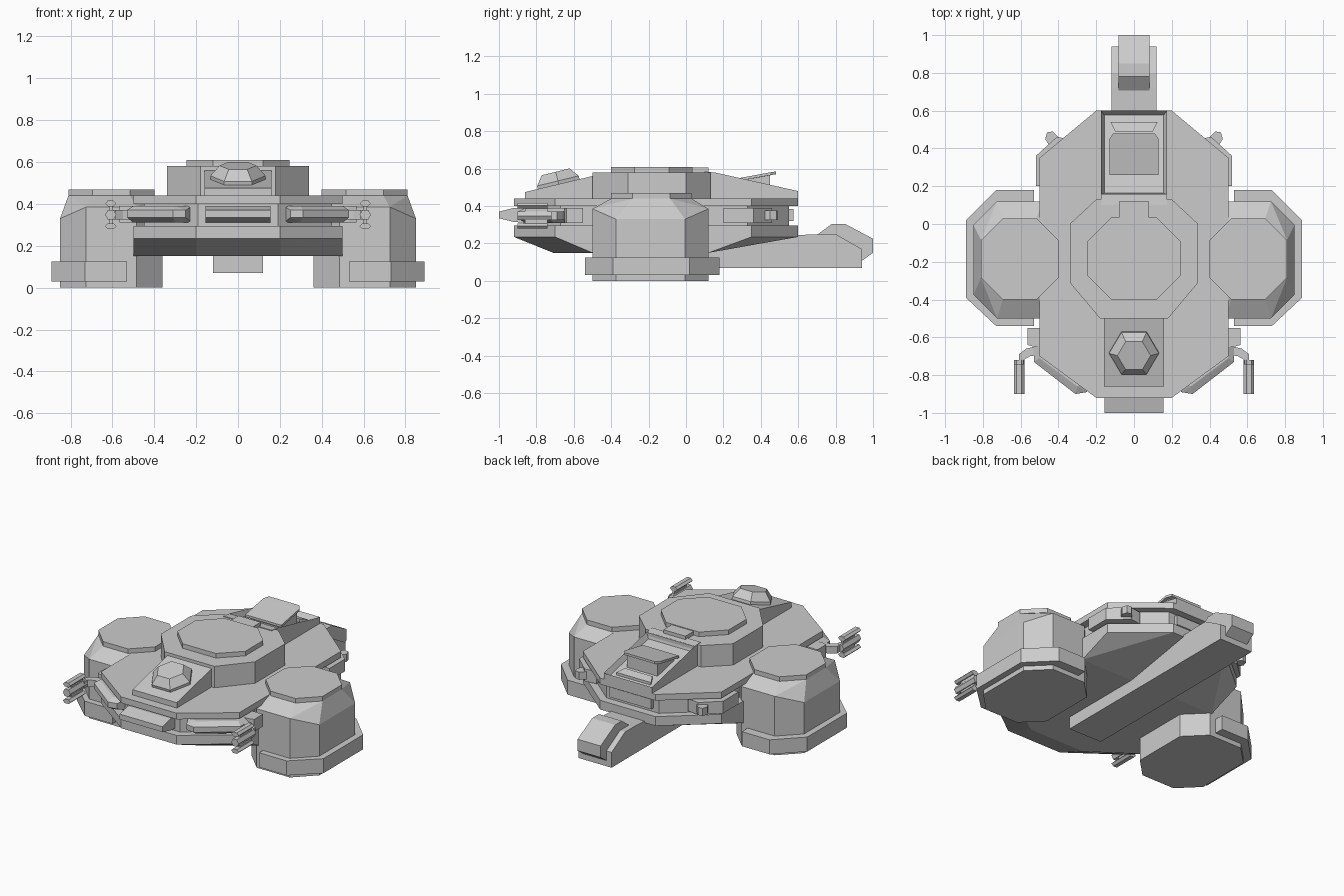
import bpy, bmesh, math
from mathutils import Vector, Matrix

if "Cube" in bpy.data.objects:
    bpy.data.objects.remove(bpy.data.objects["Cube"])


def finish(name, bm):
    bmesh.ops.recalc_face_normals(bm, faces=bm.faces)
    me = bpy.data.meshes.new(name)
    bm.to_mesh(me)
    bm.free()
    ob = bpy.data.objects.new(name, me)
    bpy.context.collection.objects.link(ob)
    return ob


def solid(name, pts, inset=None):
    """Convex flat-faced block around points; optionally sink a panel in its top."""
    bm = bmesh.new()
    vs = [bm.verts.new(p) for p in pts]
    r = bmesh.ops.convex_hull(bm, input=vs)
    loose = [v for v in bm.verts if not v.link_faces]
    bmesh.ops.delete(bm, geom=loose, context='VERTS')
    bmesh.ops.dissolve_limit(bm, angle_limit=0.01, verts=bm.verts, edges=bm.edges)
    bmesh.ops.recalc_face_normals(bm, faces=bm.faces)
    if inset:
        top = max(bm.faces, key=lambda f: f.normal.z)
        bmesh.ops.inset_individual(bm, faces=[top], thickness=inset[0], depth=inset[1])
    return finish(name, bm)


def pair(name, pts):
    for side, s in (("right", 1), ("left", -1)):
        solid(f"{side}_{name}", [(s * p[0], p[1], p[2]) for p in pts])


def ring(poly, z):
    return [(x, y, z) for x, y in poly]


def slab(poly, z0, z1):
    return ring(poly, z0) + ring(poly, z1)


def sym(poly):
    return poly + [(-x, y) for x, y in poly]


def box(x0, x1, y0, y1, z0, z1):
    return slab([(x0, y0), (x1, y0), (x1, y1), (x0, y1)], z0, z1)


def octagon(x0, x1, y0, y1, c):
    return [(x0 + c, y0), (x1 - c, y0), (x1, y0 + c), (x1, y1 - c),
            (x1 - c, y1), (x0 + c, y1), (x0, y1 - c), (x0, y0 + c)]


def profile(name, yz, w):
    return solid(name, [(s * w, y, z) for y, z in yz for s in (1, -1)])


# Main hull: upper deck, recessed waist, lower deck with sloped belly
deck = sym([(.2, -.92), (.5, -.7), (.5, .35), (.2, .6)])
waist = sym([(.19, -.87), (.45, -.67), (.45, .33), (.19, .55)])
belly = sym([(.2, -.71), (.5, -.5), (.5, .12), (.2, .13)])
solid("upper_deck", slab(deck, .40, .44))
solid("hull_waist", slab(waist, .28, .41))
solid("lower_deck", ring(deck, .295) + ring(deck, .235) + ring(belly, .15))

# Central tower with raised roof plate and rear tab
tower = sym([(.18, -.5), (.34, -.31), (.34, 0), (.2, .13)])
solid("tower", slab(tower, .43, .58))
solid("tower_roof", slab(octagon(-.245, .245, -.4, .035, .125), .57, .61))
solid("roof_tab", box(-.08, .08, .02, .12, .57, .605))

# Front sloped housing and hexagonal turret
profile("turret_housing", [(-.86, .43), (-.86, .475), (-.48, .565), (-.48, .43)], .16)
tilt = Matrix.Translation((0, -.68, .515)) @ Matrix.Rotation(.24, 4, 'X')
hexa = []
for r, z in ((.132, -.03), (.132, .02), (.088, .07)):
    hexa += [tilt @ Vector((r * math.cos(i * math.pi / 3), r * math.sin(i * math.pi / 3), z))
             for i in range(6)]
solid("hex_turret", hexa)

# Rear sloped housing with sunken panel, hatch and step
w = .174
solid("rear_housing", [(s * w, y, z) for s in (1, -1) for y, z in
                       ((.10, .43), (.10, .585), (.16, .578), (.16, .43))])
solid("rear_panel", [(s * w, y, z) for s in (1, -1) for y, z in
                     ((.155, .43), (.155, .579), (.6, .48), (.6, .43))], (.024, -.035))
profile("hatch_body", [(.28, .49), (.28, .54), (.45, .57), (.45, .46)], .11)
solid("hatch_lid", [(s * x, y, z + d) for s in (1, -1) for d in (0, .015) for x, y, z in
                    ((.13, .26, .53), (.13, .45, .565), (.11, .48, .57))])
solid("hatch_step", [(s * x, y, z) for s in (1, -1) for x, y, z in
                     ((.10, .49, .45), (.10, .49, .49), (.125, .54, .45), (.125, .54, .475))])

# Nose sensor and rear centre vent
profile("nose_block", [(-.85, .31), (-.85, .39), (-.92, .39), (-.92, .315),
                       (-1, .335), (-1, .37)], .155)
solid("rear_vent", box(-.15, .15, .5, .575, .32, .385))

# Side vents set in the waist groove
pair("front_vent", slab([(.22, -.82), (.3, -.86), (.5, -.71), (.5, -.58), (.4, -.58)], .31, .39)
     + slab([(.25, -.89), (.31, -.90), (.53, -.73), (.53, -.6)], .335, .37))
pair("rear_side_vent", slab([(.35, .2), (.52, .2), (.52, .36), (.41, .46), (.33, .45)], .31, .39))
pair("rear_knob", slab([(.38, .44), (.43, .49), (.46, .485), (.47, .45), (.44, .4)], .325, .375))
pair("gun_base", slab([(.45, -.55), (.565, -.55), (.565, -.64), (.53, -.65), (.45, -.65)], .31, .39))

# Side pods: body with chamfered shoulders, cap, and foot flange
pod = octagon(.36, .85, -.5, .12, .125)
shoulder = [(x, y, .33 if x > .8 or x < .4 else .385) for x, y in pod]
cap = octagon(.4, .81, -.4, .03, .115)
pair("pod_body", ring(pod, 0) + shoulder + ring(cap, .44))
pair("pod_cap", slab(cap, .43, .47))
flange = [(.53, -.54), (.73, -.54), (.89, -.39), (.89, .02), (.73, .18), (.53, .18)]
pair("pod_flange", slab(flange, .03, .125))

# Tail boom under the hull with end hump
profile("tail_boom", [(-.45, .07), (-.45, .2), (.72, .25), (.8, .25), (.94, .17), (.94, .07)], .12)
profile("tail_hump", [(.70, .15), (.70, .245), (.78, .305), (.85, .305), (1, .225),
                      (1, .15), (.93, .1)], .083)


# Guns: three hexagonal barrels on a bent arm
def barrel(y0, y1, cx, cz, rx, rz):
    return [(cx + rx * math.cos(i * math.pi / 3), y, cz + rz * math.sin(i * math.pi / 3))
            for i in range(6) for y in (y0, y1)]


pair("upper_barrel", barrel(-.9, -.74, .608, .402, .027, .016))
pair("lower_barrel", barrel(-.9, -.74, .608, .293, .027, .016))
pair("middle_barrel", barrel(-.9, -.72, .608, .348, .027, .027))
pair("barrel_bracket", box(.6, .616, -.86, -.74, .293, .402))
path = [(.49, -.64), (.57, -.66), (.61, -.69), (.61, -.75)]
path2 = [(.49, -.69), (.55, -.70), (.585, -.72), (.585, -.75)]
for i in range(3):
    quad = path[i:i + 2] + path2[i:i + 2]
    pair(f"gun_arm_{i + 1}", slab(quad, .325, .37))
